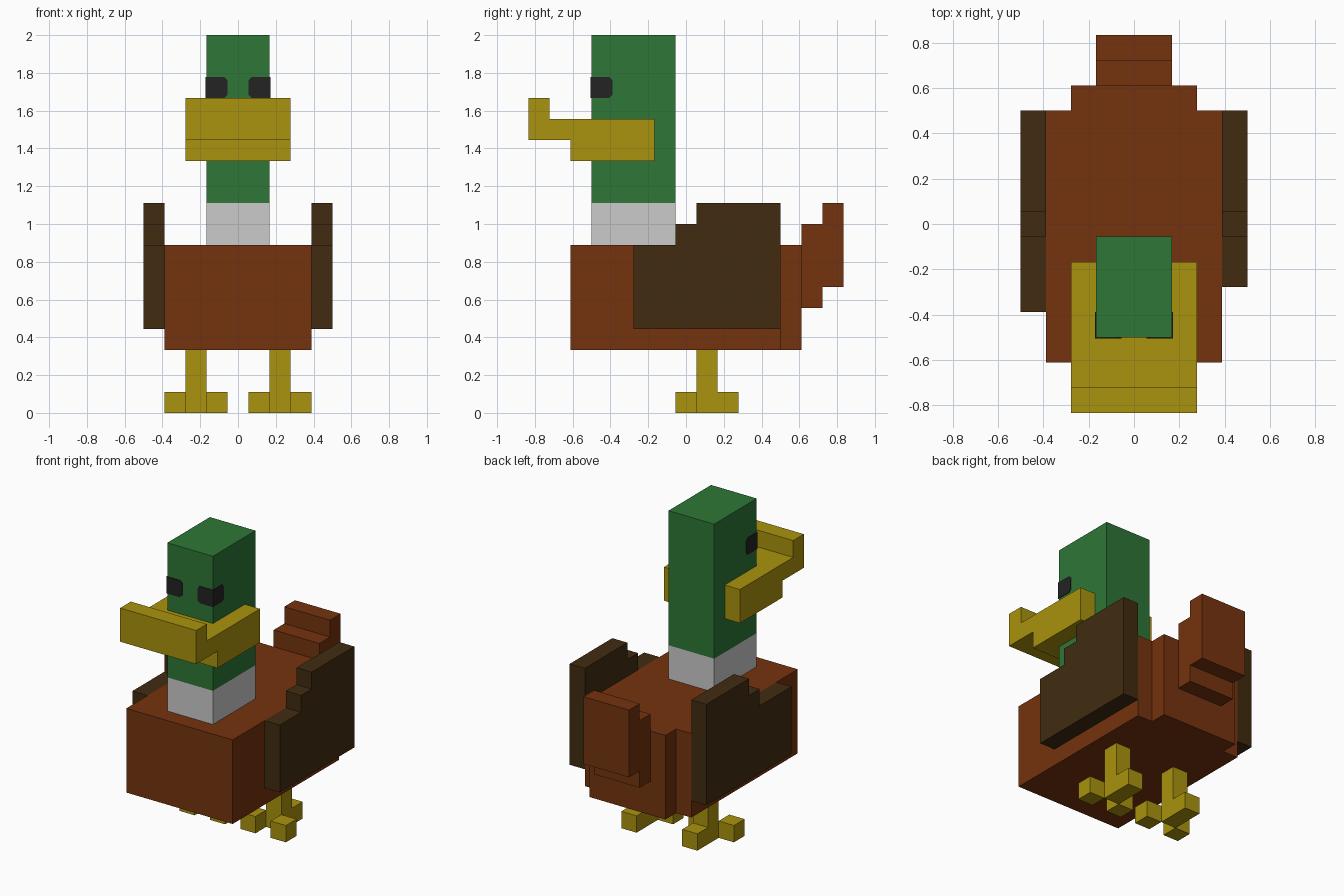
import bpy, bmesh
from mathutils import Vector

if "Cube" in bpy.data.objects:
    bpy.data.objects.remove(bpy.data.objects["Cube"])

U = 1 / 9  # size of one block; all numbers below are in blocks


def material(name, srgb):
    m = bpy.data.materials.new(name)
    lin = [((c / 255 + 0.055) / 1.055) ** 2.4 for c in srgb]
    m.diffuse_color = (*lin, 1)
    m.use_nodes = True
    m.node_tree.nodes["Principled BSDF"].inputs["Base Color"].default_value = m.diffuse_color
    return m


GREEN = material("green", (46, 118, 54))
YELLOW = material("yellow", (170, 147, 14))
BROWN = material("red_brown", (117, 51, 14))
DARK = material("dark_brown", (65, 43, 16))
WHITE = material("pale_grey", (203, 203, 203))
BLACK = material("black", (35, 35, 36))


def prisms(name, mat, *parts):
    """Each part is (axis, outline, low, high): an outline extruded along an axis."""
    bm = bmesh.new()
    for axis, outline, lo, hi in parts:
        verts = []
        for a, b in outline:
            p = [a, b]
            p.insert(axis, lo)
            verts.append(bm.verts.new(Vector(p) * U))
        face = bm.faces.new(verts)
        new = bmesh.ops.extrude_face_region(bm, geom=[face])["geom"]
        move = Vector((0, 0, 0))
        move[axis] = (hi - lo) * U
        bmesh.ops.translate(bm, vec=move, verts=[v for v in new if isinstance(v, bmesh.types.BMVert)])
    bmesh.ops.recalc_face_normals(bm, faces=bm.faces)
    me = bpy.data.meshes.new(name)
    bm.to_mesh(me)
    bm.free()
    me.materials.append(mat)
    ob = bpy.data.objects.new(name, me)
    bpy.context.collection.objects.link(ob)
    return ob


def rect(a0, a1, b0, b1):
    return [(a0, b0), (a1, b0), (a1, b1), (a0, b1)]


X, Y, Z = 0, 1, 2

# Body with narrower rump, and stepped tail
prisms("body", BROWN, (Z, [(-3.5, -5.5), (3.5, -5.5), (3.5, 4.5), (2.5, 4.5), (2.5, 5.5),
                           (-2.5, 5.5), (-2.5, 4.5), (-3.5, 4.5)], 3, 8))
prisms("tail", BROWN, (X, [(5.5, 5), (6.5, 5), (6.5, 6), (7.5, 6), (7.5, 10), (6.5, 10),
                           (6.5, 9), (5.5, 9)], -1.5, 1.5))

# Neck ring and head
prisms("neck_ring", WHITE, (Z, rect(-1.5, 1.5, -4.5, -0.5), 8, 10))
prisms("head", GREEN, (Z, rect(-1.5, 1.5, -4.5, -0.5), 10, 18))

# Beak with upturned tip, wrapped around the head
prisms("beak", YELLOW, (X, [(-1.5, 12), (-1.5, 14), (-6.5, 14), (-6.5, 15), (-7.5, 15),
                            (-7.5, 13), (-5.5, 13), (-5.5, 12)], -2.5, 2.5))

E = 0.04  # eye plate thickness
C = 0.15  # clipped inner corners of the eyes
for side, s in (("left", -1), ("right", 1)):
    # Stepped wing; the left one reaches one block further forward
    front = -3.5 if s < 0 else -2.5
    prisms(side + "_wing", DARK, (X, [(front, 4), (4.5, 4), (4.5, 10), (0.5, 10), (0.5, 9),
                                      (-0.5, 9), (-0.5, 8), (front, 8)], s * 3.5, s * 4.5))

    # Eye wraps the front corner of the head
    front_eye = [(s * (1.5 + E), 15), (s * (0.5 + C), 15), (s * 0.5, 15 + C),
                 (s * 0.5, 16 - C), (s * (0.5 + C), 16), (s * (1.5 + E), 16)]
    side_eye = [(-4.5, 15), (-3.5 - C, 15), (-3.5, 15 + C),
                (-3.5, 16 - C), (-3.5 - C, 16), (-4.5, 16)]
    prisms(side + "_eye", BLACK, (Y, front_eye, -4.5 - E, -4.5),
           (X, side_eye, s * 1.5, s * (1.5 + E)))

    # Leg with back toe, and two splayed front toes
    c = 2 * s
    prisms(side + "_leg", YELLOW,
           (X, [(0.5, 0), (2.5, 0), (2.5, 1), (1.5, 1), (1.5, 3), (0.5, 3)], c - 0.5, c + 0.5),
           (Z, rect(c - 1.5, c - 0.5, -0.5, 0.5), 0, 1),
           (Z, rect(c + 0.5, c + 1.5, -0.5, 0.5), 0, 1))
